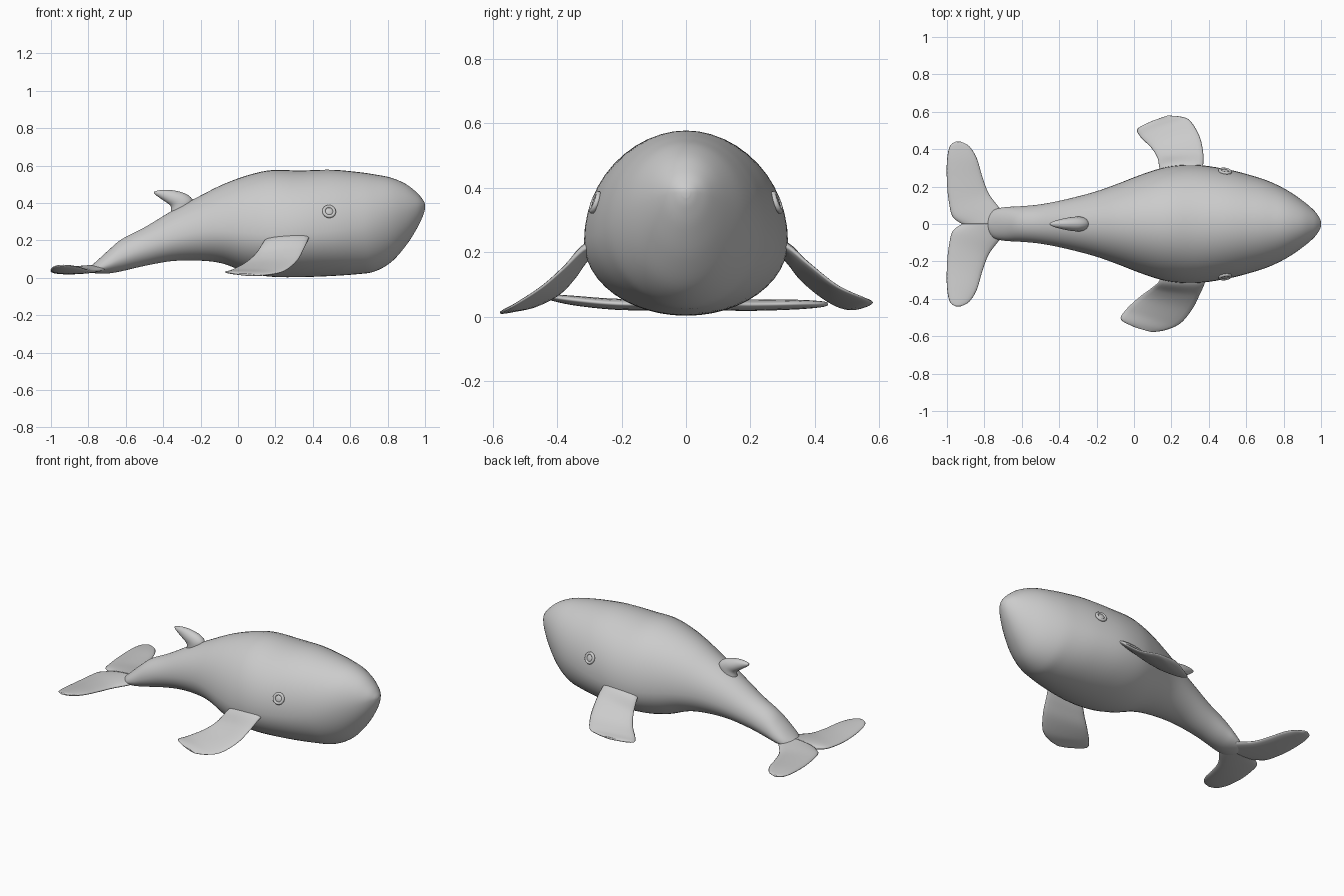
import bpy, bmesh
from math import sin, cos, pi
from mathutils import Vector


def smooth_rows(rows, steps=6):
    """Catmull-Rom interpolation between stations."""
    out = []
    for i in range(len(rows) - 1):
        a, b, c, d = (rows[max(i - 1, 0)], rows[i], rows[i + 1], rows[min(i + 2, len(rows) - 1)])
        for k in range(steps):
            t = k / steps
            out.append([0.5 * (2 * q + (r - p) * t + (2 * p - 5 * q + 4 * r - s) * t * t
                               + (3 * q - p - 3 * r + s) * t ** 3)
                        for p, q, r, s in zip(a, b, c, d)])
    out.append(list(rows[-1]))
    return out


def loft(name, rings):
    """Skin a list of point rings, with capped ends."""
    bm = bmesh.new()
    vs = [[bm.verts.new(p) for p in ring] for ring in rings]
    n = len(vs[0])
    for a, b in zip(vs, vs[1:]):
        for j in range(n):
            bm.faces.new((a[j], a[(j + 1) % n], b[(j + 1) % n], b[j]))
    for end in (vs[0], vs[-1]):
        mid = bm.verts.new(sum((v.co for v in end), Vector()) / n)
        for j in range(n):
            bm.faces.new((end[j], end[(j + 1) % n], mid))
    bmesh.ops.recalc_face_normals(bm, faces=bm.faces)
    me = bpy.data.meshes.new(name)
    bm.to_mesh(me)
    bm.free()
    me.shade_smooth()
    ob = bpy.data.objects.new(name, me)
    bpy.context.collection.objects.link(ob)
    return ob


def blade(name, rows, n=20):
    """Fin: rows of leading xyz, trailing xyz, half thickness."""
    rows = smooth_rows(rows)
    mids = [(Vector(r[:3]) + Vector(r[3:6])) / 2 for r in rows]
    rings = []
    for i, r in enumerate(rows):
        half = (Vector(r[:3]) - Vector(r[3:6])) / 2
        span = mids[min(i + 1, len(mids) - 1)] - mids[max(i - 1, 0)]
        nor = half.cross(span).normalized() * r[6]
        rings.append([mids[i] + half * cos(2 * pi * k / n) + nor * sin(2 * pi * k / n)
                      for k in range(n)])
    return loft(name, rings)


# Body: x, top z, bottom z, half width, height of widest line
body = [
    (-0.79, 0.060, 0.030, 0.035, 0.045), (-0.75, 0.095, 0.023, 0.075, 0.05),
    (-0.69, 0.150, 0.024, 0.090, 0.075), (-0.62, 0.208, 0.036, 0.094, 0.11),
    (-0.50, 0.270, 0.064, 0.105, 0.16), (-0.35, 0.360, 0.090, 0.135, 0.21),
    (-0.20, 0.440, 0.092, 0.175, 0.245), (-0.08, 0.500, 0.076, 0.218, 0.25),
    (0.05, 0.548, 0.028, 0.268, 0.24), (0.18, 0.576, 0.006, 0.306, 0.23),
    (0.33, 0.574, 0.004, 0.316, 0.235), (0.50, 0.578, 0.010, 0.292, 0.25),
    (0.64, 0.566, 0.020, 0.256, 0.27), (0.73, 0.553, 0.034, 0.225, 0.29),
    (0.82, 0.535, 0.085, 0.180, 0.32), (0.90, 0.500, 0.175, 0.126, 0.35),
    (0.96, 0.452, 0.270, 0.075, 0.375), (0.99, 0.415, 0.335, 0.036, 0.385),
    (1.00, 0.395, 0.370, 0.012, 0.385),
]
rings = []
for x, top, bot, w, zc in smooth_rows(body, 5):
    ring = []
    for k in range(48):
        a = 2 * pi * k / 48
        h = top - zc if sin(a) > 0 else zc - bot
        ring.append(Vector((x, w * cos(a), zc + h * sin(a))))
    rings.append(ring)
loft("body", rings)

# Flippers, slightly different poses on each side
blade("near_flipper", [
    (0.38, -0.25, 0.22, 0.15, -0.25, 0.21, 0.03), (0.38, -0.31, 0.215, 0.135, -0.305, 0.19, 0.022),
    (0.35, -0.38, 0.150, 0.09, -0.345, 0.125, 0.016), (0.315, -0.45, 0.09, 0.03, -0.39, 0.075, 0.015),
    (0.25, -0.53, 0.038, -0.04, -0.455, 0.04, 0.013), (0.17, -0.567, 0.018, -0.07, -0.51, 0.03, 0.01),
    (0.10, -0.578, 0.012, 0.0, -0.55, 0.02, 0.006)])
blade("far_flipper", [
    (0.37, 0.25, 0.22, 0.15, 0.25, 0.21, 0.03), (0.37, 0.31, 0.22, 0.135, 0.305, 0.19, 0.022),
    (0.37, 0.38, 0.165, 0.125, 0.355, 0.12, 0.016), (0.35, 0.47, 0.095, 0.09, 0.41, 0.07, 0.015),
    (0.30, 0.552, 0.058, 0.035, 0.465, 0.035, 0.013), (0.25, 0.574, 0.05, 0.02, 0.51, 0.024, 0.01),
    (0.18, 0.58, 0.045, 0.10, 0.552, 0.033, 0.006)])

# Tail flukes; the near tip curls up a little more
fluke = [
    (-0.66, 0.00, 0.055, -0.92, 0.00, 0.042, 0.02), (-0.715, 0.08, 0.045, -0.97, 0.04, 0.04, 0.02),
    (-0.775, 0.16, 0.038, -0.99, 0.12, 0.036, 0.018), (-0.81, 0.25, 0.038, -1.00, 0.22, 0.034, 0.017),
    (-0.84, 0.35, 0.040, -1.00, 0.34, 0.036, 0.015), (-0.88, 0.415, 0.040, -0.985, 0.415, 0.038, 0.01),
    (-0.925, 0.44, 0.040, -0.955, 0.44, 0.040, 0.005)]
for side, name, curl in ((1, "far_fluke", 0.0), (-1, "near_fluke", 0.025)):
    blade(name, [(a, side * b, c + curl * (b / 0.44) ** 3, d, side * e, f + curl * (e / 0.44) ** 3, t)
                 for a, b, c, d, e, f, t in fluke])

# Back fin
blade("back_fin", [
    (-0.24, 0, 0.39, -0.36, 0, 0.35, 0.04), (-0.245, 0, 0.422, -0.36, 0, 0.383, 0.04),
    (-0.28, 0, 0.450, -0.39, 0, 0.408, 0.036), (-0.34, 0, 0.467, -0.425, 0, 0.432, 0.026),
    (-0.395, 0, 0.471, -0.445, 0, 0.448, 0.016), (-0.43, 0, 0.467, -0.451, 0, 0.46, 0.006)])

# Eyes: raised ring with a small pupil
for side, label in ((1, "far"), (-1, "near")):
    rot = Vector((0.16, side, 0.38)).to_track_quat('Z', 'Y').to_euler()
    pos = (0.487, side * 0.282, 0.355)
    bpy.ops.mesh.primitive_torus_add(location=pos, rotation=rot, major_radius=0.028, minor_radius=0.009,
                                     major_segments=28, minor_segments=10)
    bpy.context.object.name = label + "_eye_ring"
    bpy.ops.object.shade_smooth()
    bpy.ops.mesh.primitive_uv_sphere_add(location=pos, rotation=rot, radius=0.022, segments=20, ring_count=12)
    bpy.context.object.name = label + "_eye"
    bpy.context.object.scale = (1, 1, 0.35)
    bpy.ops.object.shade_smooth()
